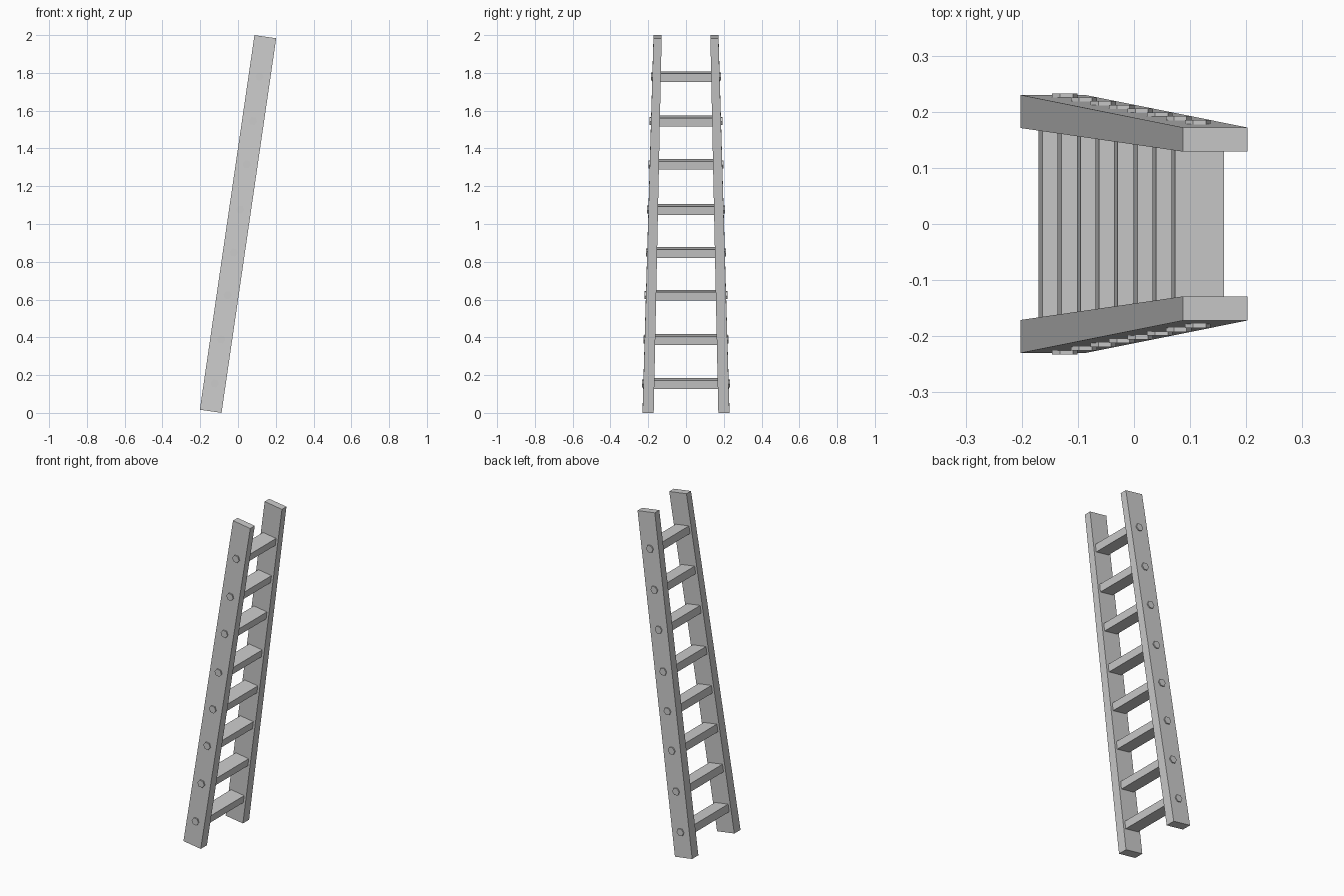
import bpy, bmesh, math
from mathutils import Matrix

old = bpy.data.objects.get("Cube")
if old:
    bpy.data.objects.remove(old, do_unlink=True)

grey = bpy.data.materials.new("plain grey")
grey.use_nodes = True
colour = (0.6, 0.6, 0.6, 1)
grey.diffuse_color = colour
grey.node_tree.nodes["Principled BSDF"].inputs["Base Color"].default_value = colour

LEAN = math.radians(8.3)
LENGTH = 2.004
RAIL_DEPTH = 0.116
# rails and rungs share a frame that leans towards +x
FRAME = Matrix.Translation((0, 0, 1)) @ Matrix.Rotation(LEAN, 4, "Y")


def finish(name, bm):
    bmesh.ops.recalc_face_normals(bm, faces=bm.faces[:])
    mesh = bpy.data.meshes.new(name)
    bm.to_mesh(mesh)
    bm.free()
    mesh.materials.append(grey)
    obj = bpy.data.objects.new(name, mesh)
    obj.matrix_world = FRAME
    bpy.context.collection.objects.link(obj)


def outer_y(t):
    return 0.23 + (0.172 - 0.23) * t


def inner_y(t):
    return 0.171 + (0.129 - 0.171) * t


# tapering side rails that draw together at the top
for side, name in ((-1, "right_rail"), (1, "left_rail")):
    bm = bmesh.new()
    bmesh.ops.create_cube(bm, size=1)
    for v in bm.verts:
        t = v.co.z + 0.5
        y = outer_y(t) if v.co.y > 0 else inner_y(t)
        v.co = (v.co.x * RAIL_DEPTH, side * y, v.co.z * LENGTH)
    finish(name, bm)

# rungs, with a six-sided peg end showing on each rail
heights = (0.156, 0.389, 0.623, 0.849, 1.076, 1.316, 1.545, 1.78)
for i, z in enumerate(heights, 1):
    s = (z - 1) / math.cos(LEAN)
    t = s / LENGTH + 0.5
    middle = (inner_y(t) + outer_y(t)) / 2

    bm = bmesh.new()
    bmesh.ops.create_cube(bm, size=1, matrix=Matrix.Translation((0, 0, s))
                          @ Matrix.Diagonal((0.088, 2 * middle, 0.045, 1)))
    finish(f"rung_{i}", bm)

    for side, label in ((-1, "right"), (1, "left")):
        depth = outer_y(t) + 0.007 - middle
        place = Matrix.Translation((0, side * (middle + depth / 2), s))
        turn = Matrix.Rotation(math.pi / 2, 4, "X") @ Matrix.Rotation(math.pi / 6, 4, "Z")
        bm = bmesh.new()
        bmesh.ops.create_cone(bm, cap_ends=True, segments=6, radius1=0.023,
                              radius2=0.023, depth=depth, matrix=place @ turn)
        finish(f"{label}_peg_{i}", bm)
